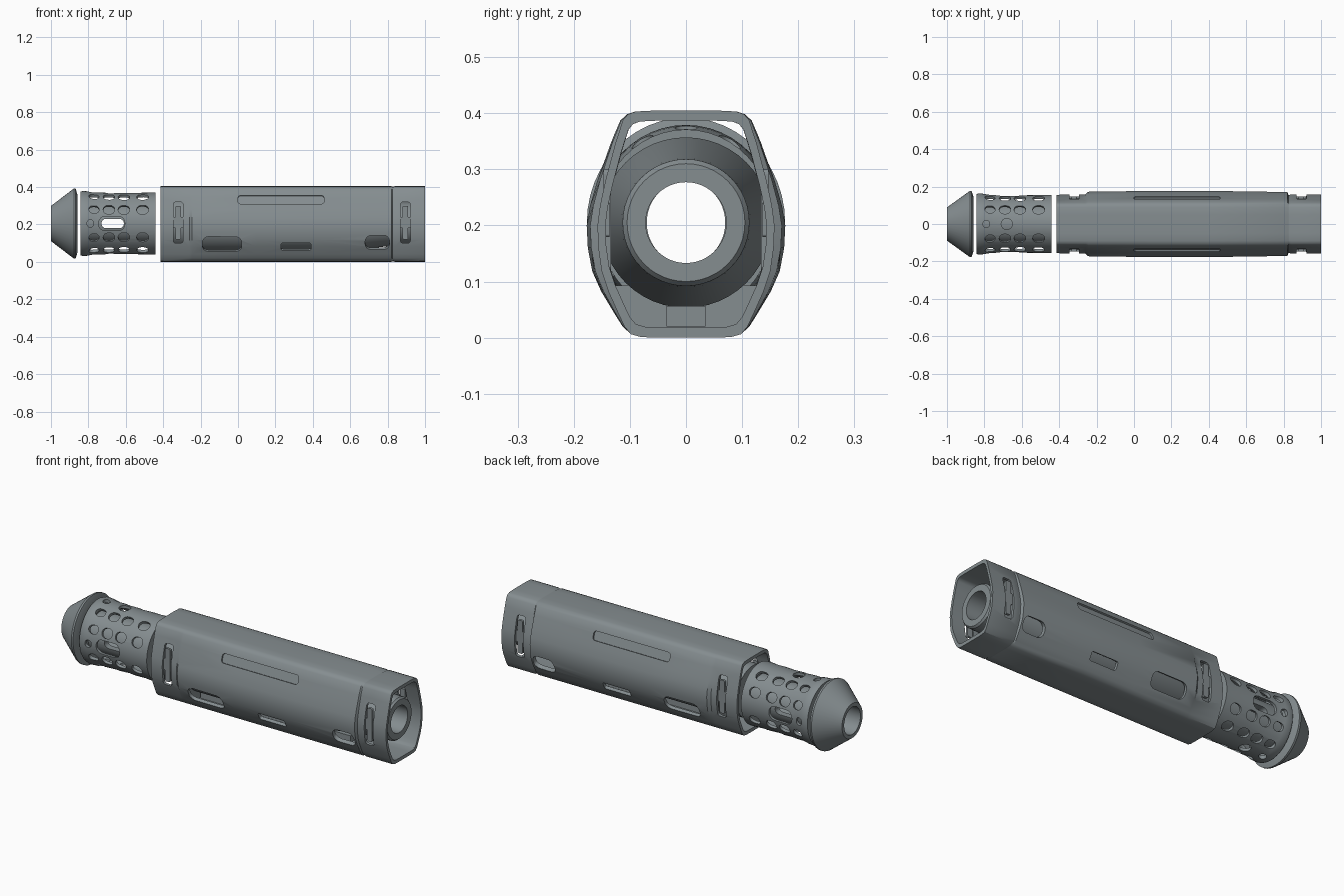
import bpy, bmesh, math
from mathutils import Matrix, Vector

if "Cube" in bpy.data.objects:
    bpy.data.objects.remove(bpy.data.objects["Cube"])

CZ = 0.205  # height of the bore axis
grey = bpy.data.materials.new("dark_grey")
grey.diffuse_color = (.235, .268, .28, 1)
grey.use_nodes = True
grey.node_tree.nodes["Principled BSDF"].inputs["Base Color"].default_value = grey.diffuse_color


def make(name, bm):
    bmesh.ops.recalc_face_normals(bm, faces=bm.faces)
    me = bpy.data.meshes.new(name)
    bm.to_mesh(me)
    bm.free()
    me.materials.append(grey)
    ob = bpy.data.objects.new(name, me)
    bpy.context.collection.objects.link(ob)
    return ob


def smooth(ob, deg=32):
    bpy.ops.object.select_all(action='DESELECT')
    bpy.context.view_layer.objects.active = ob
    ob.select_set(True)
    bpy.ops.object.shade_smooth_by_angle(angle=math.radians(deg))


def loft(bm, rings, closed):
    """Bridge rings of points; closed also joins the last ring to the first."""
    vs = [[bm.verts.new(p) for p in r] for r in rings]
    n = len(vs[0])
    for i in range(len(vs) if closed else len(vs) - 1):
        a, b = vs[i], vs[(i + 1) % len(vs)]
        for j in range(n):
            k = (j + 1) % n
            bm.faces.new((a[j], a[k], b[k], b[j]))
    return vs


def lathe(name, profile, flat=1.0, seg=48):
    """Spin a closed (x, radius) profile about the bore axis; flat squeezes y."""
    bm = bmesh.new()
    ang = [2 * math.pi * i / seg for i in range(seg)]
    loft(bm, [[(x, r * flat * math.cos(a), CZ + r * math.sin(a)) for a in ang]
              for x, r in profile], True)
    return make(name, bm)


def slot(bm, centre, deg, length, height, rad, lo, hi):
    """Rounded prism along the outward direction deg (0 = +y, 90 = +z)."""
    c, s = math.cos(math.radians(deg)), math.sin(math.radians(deg))
    m = Matrix(((1, 0, 0), (0, s, c), (0, -c, s)))
    pts = []
    for q, (sx, sy) in enumerate(((1, 1), (-1, 1), (-1, -1), (1, -1))):
        for i in range(5):
            a = math.pi / 2 * (q + i / 4.0001)
            pts.append((sx * (length / 2 - rad * 1.001) + rad * math.cos(a),
                        sy * (height / 2 - rad * 1.001) + rad * math.sin(a)))
    vs = loft(bm, [[Vector(centre) + m @ Vector((x, y, d)) for x, y in pts]
                   for d in (lo, hi)], False)
    for r in vs:
        bm.faces.new(r)


def both_sides(bm, x, y, z, deg, *size):
    slot(bm, (x, y, z), deg, *size)
    slot(bm, (x, -y, z), 180 - deg, *size)


def cut(ob, bm):
    cutter = make("cutter", bm)
    cutter.hide_render = True
    mod = ob.modifiers.new("cut", 'BOOLEAN')
    mod.operation, mod.solver, mod.object = 'DIFFERENCE', 'EXACT', cutter
    bpy.context.view_layer.objects.active = ob
    bpy.ops.object.modifier_apply(modifier=mod.name)
    bpy.data.objects.remove(cutter)


# Nose cone
smooth(lathe("nose_cone", [(-1, .074), (-1, .094), (-.878, .187), (-.868, .187),
                           (-.857, .15), (-.857, .074)], .945))

# Perforated sleeve
sleeve = lathe("perforated_sleeve", [
    (-.842, .105), (-.842, .17), (-.83, .174), (-.80, .172), (-.77, .166), (-.60, .163),
    (-.44, .166), (-.44, .105), (-.452, .105), (-.452, .15), (-.60, .148), (-.77, .15),
    (-.828, .155), (-.828, .105)], .94)
bm = bmesh.new()
for base in (0, 90, 180, 270):
    for off in (27, 60):
        for x, d in ((-.77, .054), (-.69, .062), (-.61, .062), (-.51, .064)):
            slot(bm, (x, 0, CZ), base + off + 1.5, d, d * .82, d * .4, .13, .22)
    slot(bm, (-.79, 0, CZ), base, .034, .04, .016, .13, .22)
for deg in (0, 180):
    slot(bm, (-.675, 0, CZ), deg, .14, .075, .034, .13, .22)
for deg in (90, 270):
    slot(bm, (-.68, 0, CZ), deg, .06, .06, .029, .13, .22)
cut(sleeve, bm)
smooth(sleeve)

# Inner tube of the sleeve with side ports
tube = lathe("sleeve_inner_tube", [(-.842, .073), (-.842, .106), (-.44, .106), (-.44, .073)])
bm = bmesh.new()
both_sides(bm, -.67, 0, CZ, 0, .12, .05, .024, .03, .15)
cut(tube, bm)
smooth(tube)

# Barrel body inside the shroud
smooth(lathe("inner_barrel", [(-.40, .072), (-.40, .138), (-.24, .138), (-.2, .152),
                              (.55, .152), (.84, .116), (.96, .113), (.97, .105),
                              (.97, .072)]))

# Shroud: lofted hollow section, narrower at both ends
half = [(.05, .405), (.09, .403), (.105, .398), (.117, .387), (.135, .345), (.158, .28),
        (.171, .235), (.177, .2), (.175, .16), (.167, .118), (.151, .082), (.127, .042),
        (.113, .02), (.098, .006), (.08, .001), (.05, 0)]
section = half + [(-y, z) for y, z in reversed(half)]


def ring(x, narrow, scale):
    out = []
    for y, z in section:
        ay = abs(y)
        ay -= max(0, ay - .1) * narrow
        out.append((x, math.copysign(ay, y) * scale, CZ + (z - CZ) * scale))
    return out


outer = [(-.415, .27, 1), (-.26, .25, 1), (-.245, .06, 1), (.1, 0, 1), (.4, 0, 1),
         (.82, .08, 1), (.826, .25, .985), (.832, .25, .985), (.838, .25, 1), (1.0, .25, 1)]
inner = [(1.0, .25), (.82, .25), (.4, 0), (.1, 0), (-.23, .06), (-.26, .25), (-.415, .27)]
bm = bmesh.new()
loft(bm, [ring(*s) for s in outer] + [ring(x, n, .91) for x, n in inner], True)
shroud = make("shroud", bm)

# Shallow long recesses on the upper slants
bm = bmesh.new()
both_sides(bm, .23, .139, .333, 21, .46, .048, .014, -.009, .04)
cut(shroud, bm)

# Through openings: lower windows and end-band slots
bm = bmesh.new()
both_sides(bm, -.085, .151, .095, -30, .21, .085, .032, -.035, .05)
both_sides(bm, .31, .148, .082, -30, .16, .045, .01, -.035, .05)
both_sides(bm, .745, .151, .105, -30, .13, .08, .032, -.035, .05)
for x in (-.32, .895):
    both_sides(bm, x, .158, .21, 0, .052, .22, .014, -.05, .04)
cut(shroud, bm)
smooth(shroud)

# Narrow inset plates behind the end-band slots
bm = bmesh.new()
for x in (-.32, .895):
    both_sides(bm, x, .146, .21, 0, .03, .18, .008, -.012, .001)
    both_sides(bm, x, .146, .21, 0, .054, .06, .004, -.010, .0)
make("slot_plates", bm)

# Lower bulkhead and small rail under the barrel
low = [(y, z) for _, y, z in ring(0, .25, .912) if z < .12]
bm = bmesh.new()
for r in loft(bm, [[(x, y, z) for y, z in low] for x in (-.24, -.21)], False):
    bm.faces.new(r)
make("lower_bulkhead", bm)
bm = bmesh.new()
bmesh.ops.create_cube(bm, size=1, matrix=Matrix.Translation((.25, 0, .038))
                      @ Matrix.Diagonal((.9, .07, .036, 1)))
make("bottom_rail", bm)
